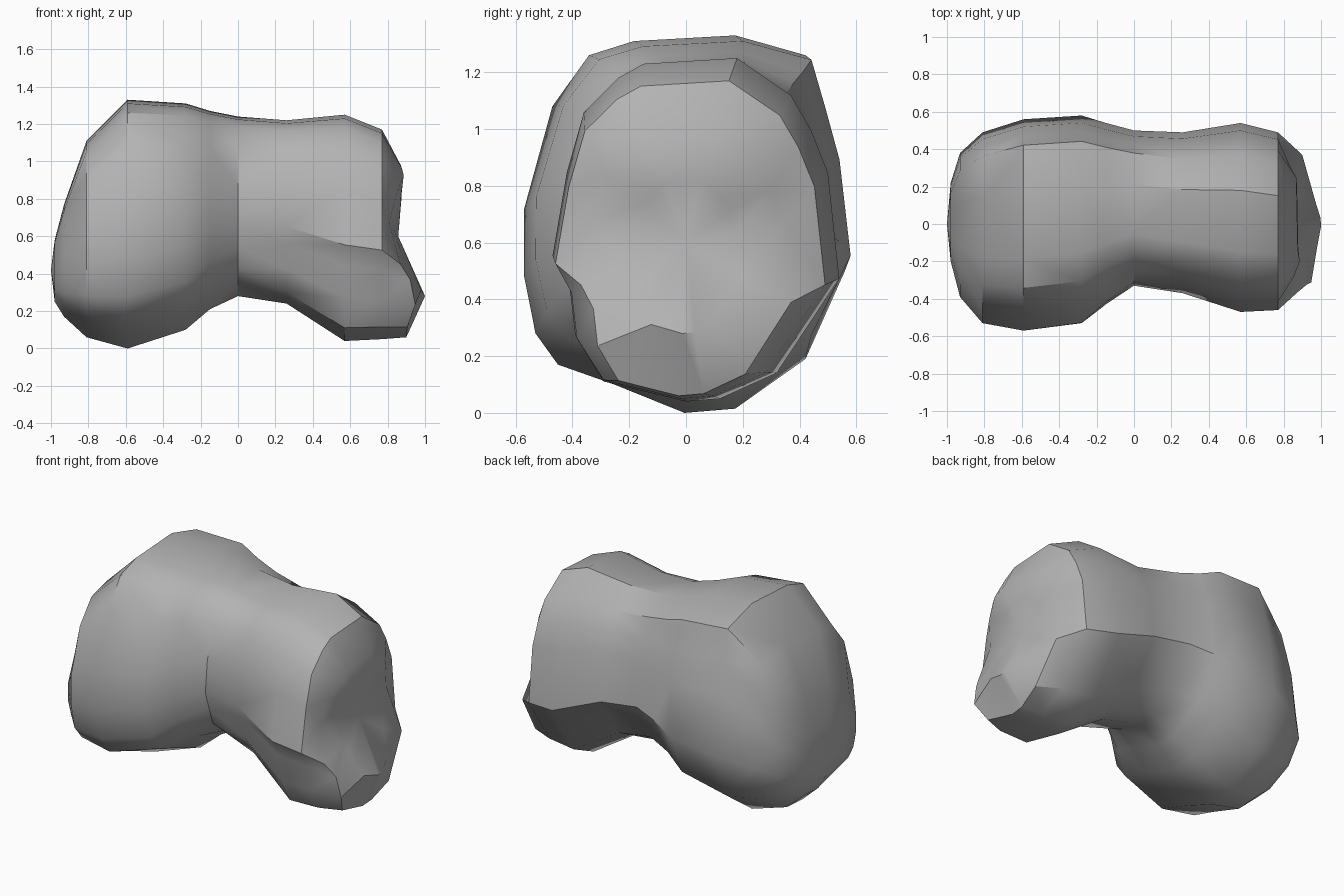
import bpy
import bmesh

default = bpy.data.objects.get("Cube")
if default:
    bpy.data.objects.remove(default, do_unlink=True)

# Outline (y, z) of the large lobe, counter-clockwise from the underside
LARGE = [(0, 0), (.18, .015), (.43, .19), (.57, .5), (.53, .87), (.48, 1.07),
         (.43, 1.26), (.18, 1.33), (-.18, 1.31), (-.34, 1.26), (-.47, 1.08),
         (-.57, .72), (-.57, .48), (-.53, .28), (-.45, .17), (-.25, .1)]

# Outline of the small lobe, with the undercut on its front foot
SMALL = [(0, .05), (.12, .06), (.32, .15), (.54, .48), (.5, .85), (.44, 1),
         (.37, 1.12), (.18, 1.25), (-.15, 1.23), (-.24, 1.18), (-.36, 1.06),
         (-.42, .85), (-.47, .56), (-.41, .45), (-.39, .28), (-.29, .12)]

# Stations along the stone: x, lowest z, highest z, front y, back y
STATIONS = [(-.98, .25, .58, -.2, .22), (-.93, .17, .77, -.39, .38),
            (-.81, .06, 1.11, -.53, .49), (-.59, 0, 1.33, -.57, .56),
            (-.28, .1, 1.31, -.53, .58), (-.15, .21, 1.27, -.43, .54),
            (0, .28, 1.24, -.33, .5), (.26, .24, 1.22, -.37, .49),
            (.57, .04, 1.25, -.47, .54), (.77, .05, 1.17, -.46, .49)]

# Hollow of the right end: x reached at each height
END_CURVE = [(.06, .9), (.28, 1), (.5, .89), (.65, .84), (.93, .9), (1.2, .76)]


def lerp(a, b, t):
    return a + (b - a) * t


def normalise(outline):
    """Rescale an outline to the unit square."""
    ys, zs = zip(*outline)
    return [((y - min(ys)) / (max(ys) - min(ys)),
             (z - min(zs)) / (max(zs) - min(zs))) for y, z in outline]


def end_x(y, z):
    """Follow the end curve in height and round it off sideways."""
    x = END_CURVE[-1][1]
    for (z0, x0), (z1, x1) in zip(END_CURVE, END_CURVE[1:]):
        if z <= z1:
            x = lerp(x0, x1, max(0, (z - z0) / (z1 - z0)))
            break
    return x - y * y / 3


large, small = normalise(LARGE), normalise(SMALL)


def section(blend, low, high, front, back):
    """Mix both outlines and fit the result in a box."""
    return [(lerp(front, back, lerp(a[0], b[0], blend)),
             lerp(low, high, lerp(a[1], b[1], blend)))
            for a, b in zip(large, small)]


bm = bmesh.new()
rings = []

# Body: both lobes and the waist
for x, *box in STATIONS:
    blend = min(1, max(0, (x + .3) / .6))
    rings.append([bm.verts.new((x, y, z)) for y, z in section(blend, *box)])

# Right end: rim and inner ring on the hollow curve
for box in ((.06, .98, -.37, .37), (.28, .82, -.19, .19)):
    rings.append([bm.verts.new((end_x(y, z), y, z))
                  for y, z in section(1, *box)])

# Skin between neighbouring rings
count = len(large)
for ring, following in zip(rings, rings[1:]):
    for i in range(count):
        j = (i + 1) % count
        bm.faces.new((ring[i], ring[j], following[j], following[i]))

# Closed ends
for ring, tip in ((rings[0], (-1, 0, .42)), (rings[-1], (end_x(0, .6), 0, .6))):
    centre = bm.verts.new(tip)
    for i in range(count):
        bm.faces.new((ring[i], ring[(i + 1) % count], centre))

bmesh.ops.triangulate(bm, faces=bm.faces[:], quad_method='SHORT_EDGE')
bmesh.ops.recalc_face_normals(bm, faces=bm.faces[:])
mesh = bpy.data.meshes.new("boulder")
bm.to_mesh(mesh)
bm.free()

# Stone colour
stone = bpy.data.materials.new("stone grey")
stone.use_nodes = True
grey = (.45, .45, .45, 1)
stone.diffuse_color = grey
stone.node_tree.nodes["Principled BSDF"].inputs["Base Color"].default_value = grey
mesh.materials.append(stone)

boulder = bpy.data.objects.new("boulder", mesh)
bpy.context.collection.objects.link(boulder)
bpy.ops.object.select_all(action='DESELECT')
boulder.select_set(True)
bpy.context.view_layer.objects.active = boulder
bpy.ops.object.shade_smooth_by_angle(angle=.6)
